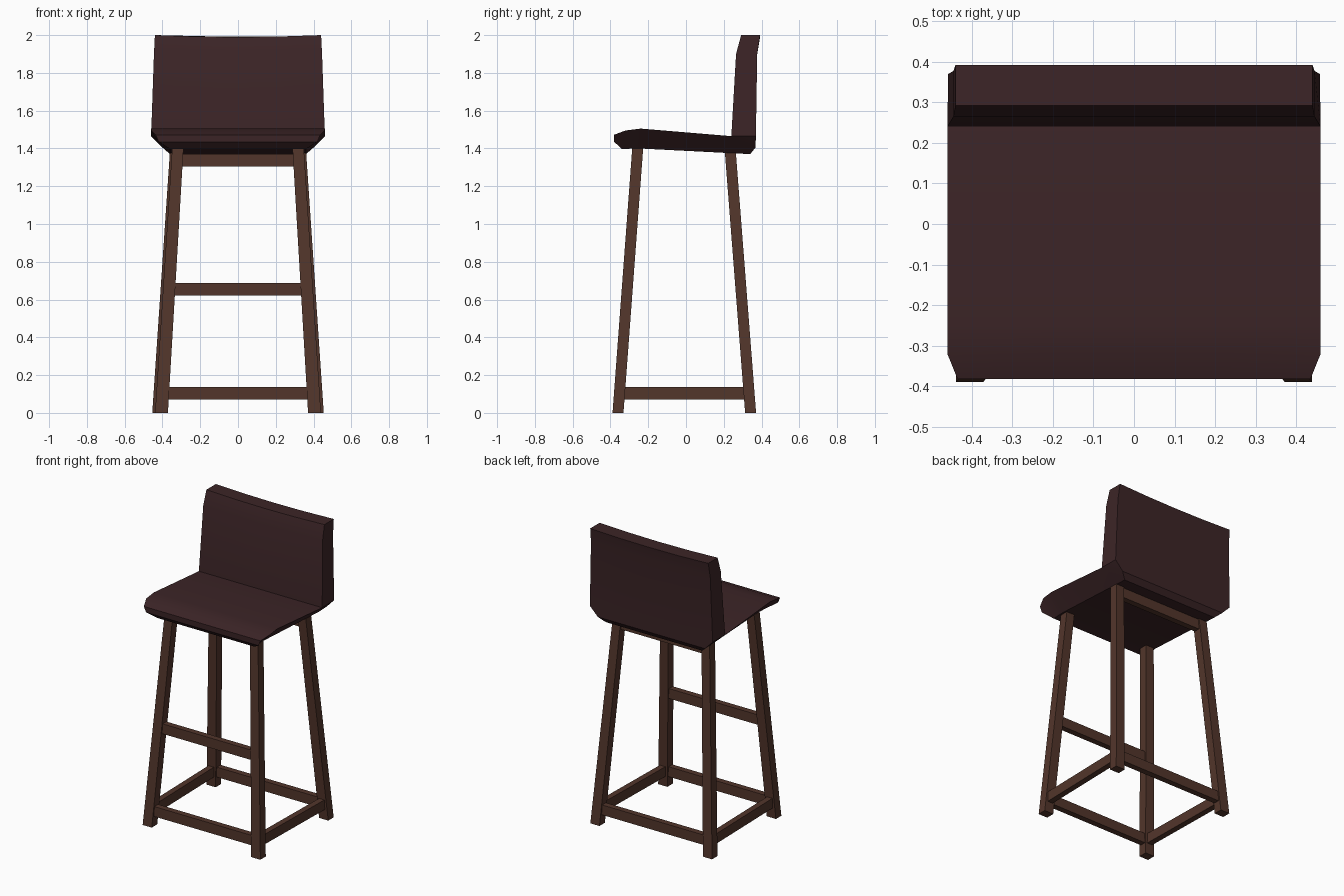
import bpy, bmesh
from mathutils import Vector

if "Cube" in bpy.data.objects:
    bpy.data.objects.remove(bpy.data.objects["Cube"])


def material(name, rgb):
    m = bpy.data.materials.new(name)
    m.diffuse_color = (*rgb, 1)
    m.use_nodes = True
    m.node_tree.nodes["Principled BSDF"].inputs["Base Color"].default_value = m.diffuse_color
    return m


WOOD = material("dark_wood", (0.085, 0.036, 0.024))
LEATHER = material("dark_leather", (0.045, 0.018, 0.02))


def loft(name, rings, mat):
    """Skin a list of closed rings and cap both ends."""
    bm = bmesh.new()
    loops = [[bm.verts.new(p) for p in ring] for ring in rings]
    n = len(rings[0])
    for a, b in zip(loops, loops[1:]):
        for i in range(n):
            j = (i + 1) % n
            bm.faces.new((a[i], a[j], b[j], b[i]))
    bm.faces.new(loops[0])
    bm.faces.new(loops[-1])
    bmesh.ops.remove_doubles(bm, verts=bm.verts, dist=1e-4)
    bmesh.ops.recalc_face_normals(bm, faces=bm.faces)
    me = bpy.data.meshes.new(name)
    bm.to_mesh(me)
    bm.free()
    ob = bpy.data.objects.new(name, me)
    bpy.context.collection.objects.link(ob)
    me.materials.append(mat)
    return ob


# Seat and backrest: one L-shaped shell; pairs of (half width, y, z) for inner and outer side
corner = (0.46, 0.24, 1.465)
stations = [
    ((0.435, -0.382, 1.472), (0.42, -0.38, 1.435)),
    ((0.46, -0.32, 1.495), (0.36, -0.34, 1.397)),
    ((0.46, -0.24, 1.505), (0.36, -0.25, 1.40)),
    (corner, (0.36, 0.24, 1.375)),
    (corner, (0.36, 0.34, 1.37)),
    (corner, (0.40, 0.368, 1.405)),
    (corner, (0.458, 0.37, 1.465)),
    ((0.445, 0.265, 1.90), (0.445, 0.377, 1.90)),
    ((0.44, 0.292, 2.0), (0.44, 0.392, 2.0)),
]
US = [-1, -0.5, 0, 0.5, 1]
rings = []
for k, (inner, outer) in enumerate(stations):
    dip = 0.01 if k == len(stations) - 1 else 0
    ring = [(u * inner[0], inner[1], inner[2] - dip * (1 - u * u)) for u in US]
    ring += [(u * outer[0], outer[1], outer[2] - dip * (1 - u * u)) for u in reversed(US)]
    rings.append(ring)
seat = loft("seat_and_backrest", rings, LEATHER)
bpy.context.view_layer.objects.active = seat
seat.select_set(True)
bpy.ops.object.shade_smooth_by_angle(angle=0.5)
seat.select_set(False)

# Legs: splayed square posts
LEGS = {
    "front": (Vector((0.405, -0.36, 0)), Vector((0.318, -0.255, 1.41))),
    "back": (Vector((0.42, 0.342, 0)), Vector((0.33, 0.234, 1.39))),
}


def leg_point(row, side, z):
    a, b = LEGS[row]
    p = a.lerp(b, z / b.z)
    return Vector((p.x * side, p.y, z))


for row, (a, b) in LEGS.items():
    for side, label in ((-1, "left"), (1, "right")):
        leg = [[(side * c.x + dx * w, c.y + dy * 0.029, c.z)
                for dx, dy in ((-1, -1), (1, -1), (1, 1), (-1, 1))]
               for c, w in ((a, 0.034), (b, 0.030))]
        loft(f"{row}_{label}_leg", leg, WOOD)


# Rails between the legs
def rail(name, p, q, thick=0.04, height=0.067):
    n = (q - p).cross(Vector((0, 0, 1))).normalized() * thick / 2
    h = Vector((0, 0, height / 2))
    loft(name, [[c - n - h, c + n - h, c + n + h, c - n + h] for c in (p, q)], WOOD)


for name, row, z in (("front_bottom_rail", "front", 0.104),
                     ("front_footrest", "front", 0.655),
                     ("back_bottom_rail", "back", 0.104),
                     ("back_top_rail", "back", 1.338)):
    rail(name, leg_point(row, -1, z), leg_point(row, 1, z))
for side, label in ((-1, "left"), (1, "right")):
    rail(f"{label}_bottom_rail", leg_point("front", side, 0.104), leg_point("back", side, 0.104))
